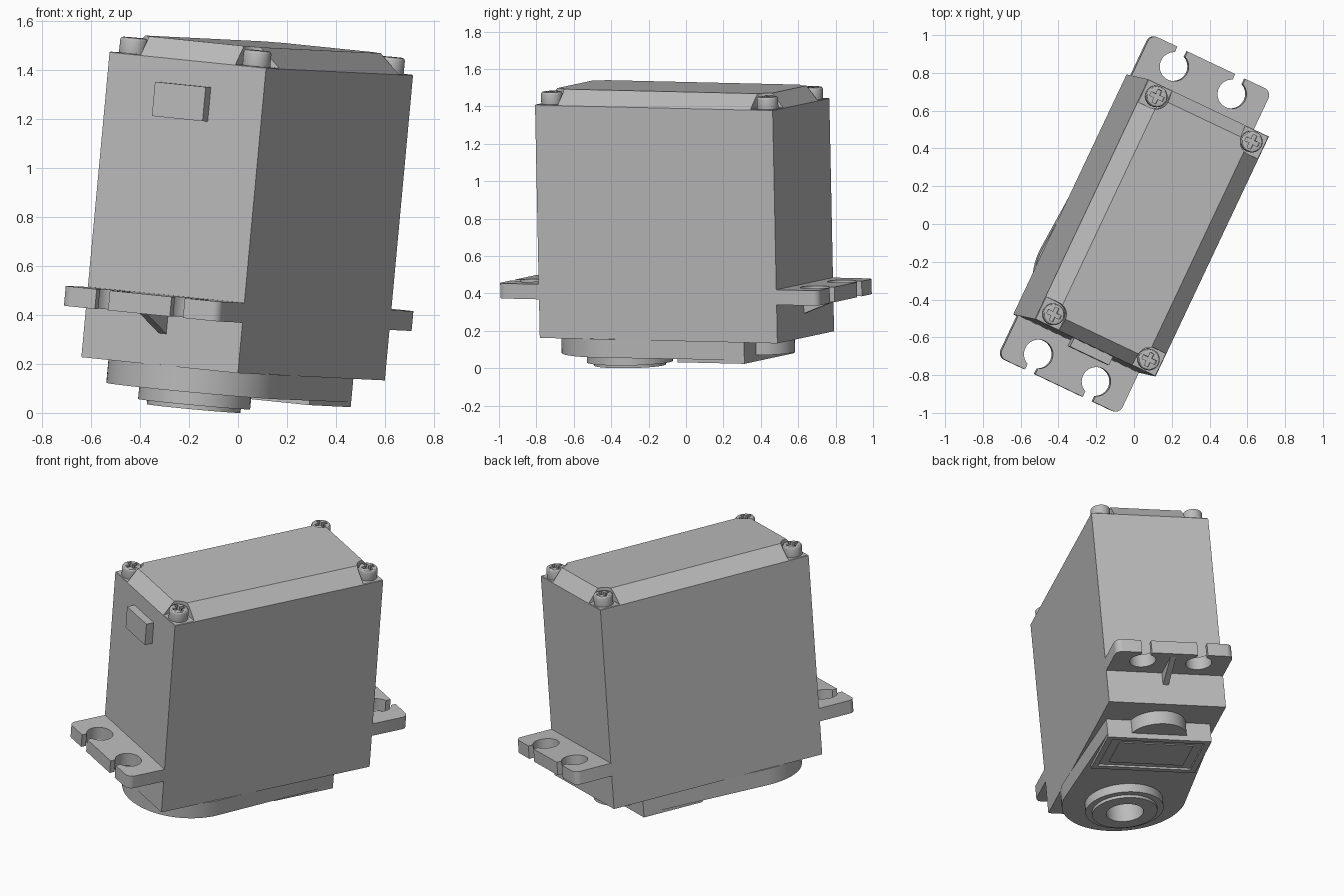
import bpy, bmesh
from math import cos, sin, pi, radians
from mathutils import Matrix, Vector

cube = bpy.data.objects.get("Cube")
if cube:
    bpy.data.objects.remove(cube, do_unlink=True)

# One grey plastic for the whole model
grey = bpy.data.materials.new("grey plastic")
grey.use_nodes = True
colour = (0.5, 0.5, 0.5, 1)
grey.diffuse_color = colour
grey.node_tree.nodes["Principled BSDF"].inputs["Base Color"].default_value = colour

# The whole case rests slightly tilted: local width, length and height axes
length = Vector((0.427, 0.904, -0.021)).normalized()
width = Vector((0.902, -0.422, -0.092))
width = (width - length * width.dot(length)).normalized()
height = width.cross(length)
POSE = Matrix((width, length, height)).transposed().to_4x4()
POSE.translation = (-0.02, 0.005, 0.18)


def finish(name, bm):
    bmesh.ops.recalc_face_normals(bm, faces=bm.faces)
    mesh = bpy.data.meshes.new(name)
    bm.to_mesh(mesh)
    bm.free()
    mesh.materials.append(grey)
    obj = bpy.data.objects.new(name, mesh)
    bpy.context.collection.objects.link(obj)
    obj.matrix_world = POSE
    return obj


def prism(name, points, z0, z1, round_at=None, radius=0.04):
    """Extrude an outline upwards; round_at picks vertical edges to round."""
    bm = bmesh.new()
    face = bm.faces.new([bm.verts.new((x, y, z0)) for x, y in points])
    top = bmesh.ops.extrude_face_region(bm, geom=[face])["geom"]
    for v in top:
        if isinstance(v, bmesh.types.BMVert):
            v.co.z = z1
    if round_at:
        edges = [e for e in bm.edges
                 if abs(e.verts[0].co.z - e.verts[1].co.z) > 1e-4 and round_at(e.verts[0].co)]
        bmesh.ops.bevel(bm, geom=edges, offset=radius, segments=6, profile=0.5, affect='EDGES')
    return finish(name, bm)


def rect(x0, x1, y0, y1):
    return [(x0, y0), (x1, y0), (x1, y1), (x0, y1)]


def box(name, x0, x1, y0, y1, z0, z1):
    return prism(name, rect(x0, x1, y0, y1), z0, z1)


def disc(name, x, y, r, z0, z1, n=48):
    return prism(name, [(x + r * cos(2 * pi * i / n), y + r * sin(2 * pi * i / n))
                        for i in range(n)], z0, z1)


def activate(obj):
    bpy.ops.object.select_all(action='DESELECT')
    obj.select_set(True)
    bpy.context.view_layer.objects.active = obj


def cut(obj, *cutters):
    for cutter in cutters:
        cutter.hide_render = True
        mod = obj.modifiers.new("cut", 'BOOLEAN')
        mod.operation = 'DIFFERENCE'
        mod.solver = 'EXACT'
        mod.object = cutter
        activate(obj)
        bpy.ops.object.modifier_apply(modifier=mod.name)
        bpy.data.objects.remove(cutter, do_unlink=True)


def soften(obj):
    activate(obj)
    bpy.ops.object.shade_smooth_by_angle(angle=radians(30))


HX, HY, TOP, LID = 0.355, 0.7025, 1.25, 1.33

# Case with sloped lid
bm = bmesh.new()
rings = [[bm.verts.new((x, y, z)) for x, y in rect(-a, a, -b, b)]
         for a, b, z in ((HX, HY, 0), (HX, HY, TOP), (0.262, 0.635, LID))]
bm.faces.new(rings[0])
bm.faces.new(rings[2])
for low, high in zip(rings, rings[1:]):
    for i in range(4):
        j = (i + 1) % 4
        bm.faces.new((low[i], low[j], high[j], high[i]))
case = finish("case", bm)

# Corner pockets and cross-head screws
for sx in (-1, 1):
    for sy in (-1, 1):
        pocket = prism("pocket", rect(*sorted((sx * 0.215, sx * 0.42)),
                                      *sorted((sy * 0.57, sy * 0.78))),
                       TOP + 0.003, 1.45,
                       lambda c: abs(c.x) < 0.3 and abs(c.y) < 0.6, 0.07)
        cut(case, pocket)
        x, y = sx * 0.28, sy * 0.638
        screw = disc("screw", x, y, 0.057, TOP - 0.01, 1.318, 32)
        bevel = screw.modifiers.new("bevel", 'BEVEL')
        bevel.width, bevel.segments = 0.012, 3
        bevel.angle_limit = radians(40)
        activate(screw)
        bpy.ops.object.modifier_apply(modifier=bevel.name)
        a, b = 0.038, 0.011
        cross = [(b, b), (b, a), (-b, a), (-b, b), (-a, b), (-a, -b),
                 (-b, -b), (-b, -a), (b, -a), (b, -b), (a, -b), (a, b)]
        cut(screw, prism("slot", [(x + p, y + q) for p, q in cross], 1.29, 1.4))
        soften(screw)
soften(case)

# Cable block on the front
box("cable_block", -0.115, 0.115, -0.752, -HY + 0.01, 1.01, 1.15)

# Mounting tabs with keyholes and a rib below
for end, s in (("front", -1), ("back", 1)):
    tab = prism(end + "_tab", rect(-HX, HX, *sorted((s * 0.69, s * 0.945))), 0.207, 0.288,
                lambda c: abs(c.y) > 0.9)
    for x in (-0.17, 0.17):
        cut(tab, disc("hole", x, s * 0.842, 0.077, 0.1, 0.4),
            box("slit", x - 0.03, x + 0.03, *sorted((s * 0.85, s * 1.1)), 0.1, 0.4))
    soften(tab)
    bm = bmesh.new()
    sides = [[bm.verts.new((x, s * y, z)) for y, z in ((0.69, 0.125), (0.69, 0.215), (0.925, 0.215))]
             for x in (-0.017, 0.017)]
    for side in sides:
        bm.faces.new(side)
    for i in range(3):
        j = (i + 1) % 3
        bm.faces.new((sides[0][i], sides[0][j], sides[1][j], sides[1][i]))
    finish(end + "_rib", bm)

# Gear housing below the case: round in front, straight towards the back
CY = -0.34
arc = [radians(3 - 186 * i / 40) for i in range(41)]
outline = [(0.365 * cos(t), CY + 0.365 * sin(t)) for t in arc] + [(-0.315, 0.486), (0.315, 0.486)]
housing = prism("gear_housing", outline, -0.098, 0.002)

# Output boss with a bored ring
boss = disc("output_boss", 0, CY, 0.23, -0.152, -0.09)
ring = disc("output_ring", 0, CY, 0.192, -0.17, -0.14)
for part, depth in ((housing, -0.05), (boss, 0), (ring, 0)):
    cut(part, disc("bore", 0, CY, 0.11, -0.3, depth))
    soften(part)

# Raised label frame with a recessed panel, and the rear gear cover
frame = box("label_frame", -0.315, 0.315, 0.09, 0.486, -0.118, -0.09)
cut(frame, box("recess", -0.28, 0.28, 0.125, 0.452, -0.2, -0.106))
box("label_panel", -0.225, 0.225, 0.165, 0.412, -0.112, -0.1)
soften(disc("rear_gear_cover", 0, 0.45, 0.17, -0.085, 0.002))
